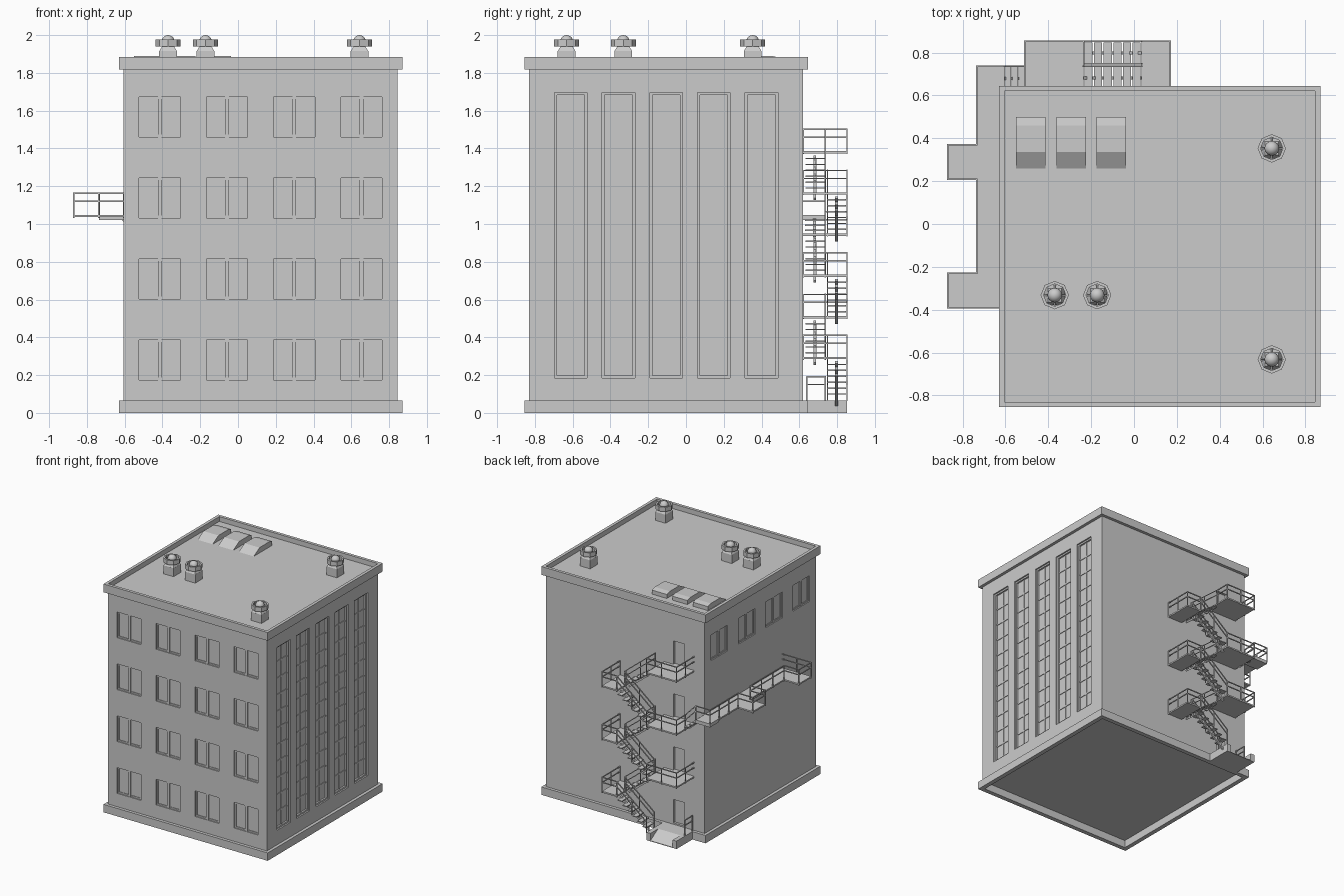
import bpy, bmesh, math
from mathutils import Vector, Matrix

if "Cube" in bpy.data.objects:
    bpy.data.objects.remove(bpy.data.objects["Cube"])

grey = bpy.data.materials.new("concrete_grey")
grey.use_nodes = True
grey.diffuse_color = (0.6, 0.6, 0.6, 1)
grey.node_tree.nodes["Principled BSDF"].inputs["Base Color"].default_value = (0.6, 0.6, 0.6, 1)

CX, CY = 0.12, -0.105      # building centre
WALL, EDGE = 0.725, 0.75   # half widths of walls and of the plinth / parapet
ROOF, TOP, PLINTH = 1.845, 1.885, 0.065
X0, X1, Y0, Y1 = CX - WALL, CX + WALL, CY - WALL, CY + WALL


def finish(name, bm):
    bmesh.ops.recalc_face_normals(bm, faces=bm.faces)
    mesh = bpy.data.meshes.new(name)
    bm.to_mesh(mesh)
    bm.free()
    mesh.materials.append(grey)
    obj = bpy.data.objects.new(name, mesh)
    bpy.context.scene.collection.objects.link(obj)
    return obj


def box(bm, xa, xb, ya, yb, za, zb):
    m = Matrix.Translation(((xa + xb) / 2, (ya + yb) / 2, (za + zb) / 2))
    m @= Matrix.Diagonal((abs(xb - xa), abs(yb - ya), abs(zb - za), 1))
    bmesh.ops.create_cube(bm, size=1, matrix=m)


def bar(bm, a, b, t=0.007):
    a, b = Vector(a), Vector(b)
    d = b - a
    m = Matrix.Translation((a + b) / 2) @ d.to_track_quat('X', 'Z').to_matrix().to_4x4()
    m @= Matrix.Diagonal((d.length + t * 0.9, t, t, 1))
    bmesh.ops.create_cube(bm, size=1, matrix=m)


def prism(bm, profile, xa, xb):
    """Side profile in y and z, extruded along x."""
    face = bm.faces.new([bm.verts.new((xa, y, z)) for y, z in profile])
    ext = bmesh.ops.extrude_face_region(bm, geom=[face])
    bmesh.ops.translate(bm, vec=(xb - xa, 0, 0),
                        verts=[v for v in ext["geom"] if isinstance(v, bmesh.types.BMVert)])


def rail(bm, pts, spacing=0.14):
    """Top rail, middle rail and posts along a path at floor level."""
    for a, b in zip(pts, pts[1:]):
        a, b = Vector(a), Vector(b)
        for h in (0.127, 0.085):
            bar(bm, a + Vector((0, 0, h)), b + Vector((0, 0, h)))
        n = max(1, round((b - a).length / spacing))
        for i in range(n + 1):
            p = a.lerp(b, i / n)
            bar(bm, p, p + Vector((0, 0, 0.125)))


def square_ring(name, outer, inner, za, zb):
    bm = bmesh.new()
    for s in (-1, 1):
        box(bm, CX - outer, CX + outer, CY + s * inner, CY + s * outer, za, zb)
        box(bm, CX + s * inner, CX + s * outer, CY - inner, CY + inner, za, zb)
    return finish(name, bm)


def wall_box(bm, side, ua, ub, da, db, za, zb):
    """Box on a wall; u runs along the wall, d is the depth behind its face."""
    if side == "front":
        box(bm, ua, ub, Y0 + da, Y0 + db, za, zb)
    elif side == "back":
        box(bm, ua, ub, Y1 - db, Y1 - da, za, zb)
    elif side == "left":
        box(bm, X0 + da, X0 + db, ua, ub, za, zb)
    else:
        box(bm, X1 - db, X1 - da, ua, ub, za, zb)


# Openings: (side, centre, half width, bottom, top)
offsets = [(i - 1.5) * 0.356 for i in range(4)]
sash = [("front", CX + o, 0.109, 0.175 + r * 0.4285, 0.387 + r * 0.4285)
        for r in range(4) for o in offsets]
sash += [("left", CY + o, 0.109, 1.46, 1.672) for o in offsets]
tall = [("right", CY + (i - 2) * 0.2525, 0.0865, 0.185, 1.695) for i in range(5)]
floors = [0.065, 0.5, 0.937, 1.374]
doors = [("back", -0.37, 0.052, z + 0.012, z + 0.205) for z in floors]

# Main block with recessed openings, its floor raised inside the plinth
bm = bmesh.new()
box(bm, X0, X1, Y0, Y1, PLINTH - 0.002, ROOF)
walls = finish("walls", bm)
bm = bmesh.new()
for group, depth in ((sash, 0.014), (tall, 0.026), (doors, 0.02)):
    for side, u, w, za, zb in group:
        wall_box(bm, side, u - w, u + w, -0.05, depth, za, zb)
cutter = finish("opening_cutter", bm)
cutter.hide_render = True
mod = walls.modifiers.new("openings", 'BOOLEAN')
mod.object, mod.operation, mod.solver = cutter, 'DIFFERENCE', 'EXACT'
cut_mesh = bpy.data.meshes.new_from_object(
    walls.evaluated_get(bpy.context.evaluated_depsgraph_get()))
walls.modifiers.clear()
walls.data = cut_mesh
bpy.data.objects.remove(cutter)

square_ring("plinth", EDGE, WALL - 0.012, 0, PLINTH)
square_ring("parapet", EDGE, WALL, 1.817, TOP)

# Two-pane windows: thin border and nearly flush centre post
bm = bmesh.new()
for side, u, w, za, zb in sash:
    for s in (-1, 1):
        wall_box(bm, side, u + s * w, u + s * (w - 0.012), 0.009, 0.014, za, zb)
    for z in (za, zb - 0.012):
        wall_box(bm, side, u - w, u + w, 0.009, 0.014, z, z + 0.012)
    wall_box(bm, side, u - 0.01, u + 0.01, 0.004, 0.014, za, zb)
finish("window_frames", bm)

# Tall stair windows: border, centre post and cross bars
bm = bmesh.new()
for side, u, w, za, zb in tall:
    for s in (-1, 1):
        wall_box(bm, side, u + s * w, u + s * (w - 0.013), 0.012, 0.026, za, zb)
    for z in (za, zb - 0.013):
        wall_box(bm, side, u - w, u + w, 0.012, 0.026, z, z + 0.013)
    wall_box(bm, side, u - 0.006, u + 0.006, 0.021, 0.026, za, zb)
    for i in range(1, 11):
        z = za + (zb - za) * i / 11
        wall_box(bm, side, u - w, u + w, 0.021, 0.026, z - 0.006, z + 0.006)
finish("tall_window_frames", bm)

# Skylights
bm = bmesh.new()
for xa in (-0.55, -0.362, -0.175):
    prism(bm, [(0.26, ROOF), (0.335, 1.889), (0.46, 1.889), (0.5, 1.878), (0.5, ROOF)],
          xa, xa + 0.137)
finish("skylights", bm)

# Roof vents: box, tapered shoulder, ball and open eight-sided collar
for i, (x, y) in enumerate([(0.643, 0.353), (0.643, -0.632), (-0.37, -0.332), (-0.172, -0.332)]):
    bm = bmesh.new()
    box(bm, x - 0.047, x + 0.047, y - 0.047, y + 0.047, ROOF, 1.915)
    bmesh.ops.create_cone(bm, cap_ends=True, segments=4, radius1=0.066, radius2=0.045, depth=0.025,
                          matrix=Matrix.Translation((x, y, 1.9275)) @ Matrix.Rotation(math.pi / 4, 4, 'Z'))
    bmesh.ops.create_uvsphere(bm, u_segments=16, v_segments=10, radius=0.034,
                              matrix=Matrix.Translation((x, y, 1.966)))
    loops = []
    for r, z in ((0.066, 1.94), (0.066, 1.976), (0.052, 1.976), (0.052, 1.94)):
        loops.append([bm.verts.new((x + r * math.cos(k * math.pi / 4),
                                    y + r * math.sin(k * math.pi / 4), z)) for k in range(8)])
    for a in range(4):
        p, q = loops[a], loops[(a + 1) % 4]
        for k in range(8):
            n = (k + 1) % 8
            bm.faces.new((p[k], p[n], q[n], q[k]))
    for ang in (0, math.pi / 2):
        d = Vector((math.cos(ang), math.sin(ang), 0)) * 0.055
        c = Vector((x, y, 1.945))
        bar(bm, c - d, c + d, 0.006)
    vent = finish(f"roof_vent_{i + 1}", bm)
    bpy.ops.object.select_all(action='DESELECT')
    bpy.context.view_layer.objects.active = vent
    vent.select_set(True)
    bpy.ops.object.shade_smooth_by_angle(angle=math.radians(35))

# Fire escape on the back wall
LA, LB, MA, MB = -0.51, -0.235, 0.035, 0.17   # door landings and half landings in x
YM, YO = 0.737, 0.852                         # lane divider and outer edge
TH = 0.012
mids = [0.284, 0.72, 1.156]
slabs, rails, treads, beams = (bmesh.new() for _ in range(4))


def flight(xa, za, xb, zb, y, n=6):
    for i in range(n):
        t = (i + 0.5) / n
        x, z = xa + (xb - xa) * t, za + (zb - za) * (i + 1) / (n + 1)
        box(treads, x - 0.019, x + 0.019, y - 0.05, y + 0.05, z, z + 0.007)
        box(beams, x - 0.008, x + 0.008, y - 0.008, y + 0.008, z - 0.025, z)
    bar(beams, (xa, y, za - 0.02), (xb, y, zb - 0.02), 0.014)


for i, z in enumerate(floors):
    if i:
        box(slabs, LA, LB, Y1, YO, z, z + TH)
        edge = [(LA, YO, z), (LB, YO, z)]
        edge.insert(0, (LA, YM if i == 2 else Y1, z))
        if i == 3:
            edge.append((LB, YM, z))
        rail(rails, edge)
    else:
        rail(rails, [(LA + 0.005, Y1 + 0.02, z), (LA + 0.005, YM, z)])
for lo, mid, hi in zip(floors, mids, floors[1:]):
    box(slabs, MA, MB, Y1, YO, mid, mid + TH)
    rail(rails, [(MB, Y1, mid), (MB, YO, mid), (MA, YO, mid)])
    flight(LB, lo, MA, mid, 0.797)
    flight(MA, mid, LB, hi, 0.682)
    rail(rails, [(LB, YO, lo), (MA, YO, mid)])
    rail(rails, [(LB, YM + 0.012, lo), (MA, YM + 0.012, mid)])
    rail(rails, [(MA, YM, mid), (LB, YM, hi)])

# Walkway around the corner, with two balconies and a few steps up to it
WX, BX, WZ = -0.735, -0.87, 1.036
SX = -0.605
box(slabs, WX, X0, -0.39, YM, WZ, WZ + TH)
box(slabs, WX, SX, Y1, YM, WZ - 0.016, WZ)
for ya in (0.21, -0.39):
    box(slabs, BX, WX, ya, ya + 0.16, WZ, WZ + TH)
for i in range(3):
    x = LA - 0.032 * i
    z = floors[2] + 0.026 * (i + 1)
    box(treads, x - 0.03, x, Y1 + 0.01, YM, z, z + 0.008)
bar(beams, (LA, 0.68, floors[2]), (SX, 0.68, WZ - 0.015), 0.014)
path = [(LA, YM), (SX, YM), (WX, YM), (WX, 0.37), (BX, 0.37), (BX, 0.21), (WX, 0.21),
        (WX, -0.23), (BX, -0.23), (BX, -0.39), (X0, -0.39)]
rail(rails, [(x, y, floors[2] if i == 0 else WZ) for i, (x, y) in enumerate(path)])

finish("landings_and_walkway", slabs)
finish("railings", rails)
finish("stair_treads", treads)
finish("stair_beams", beams)

# Ground level entrance block with a ramp between two side walls
bm = bmesh.new()
back = CY + EDGE
for xa, xb in ((LA, LA + 0.036), (LB - 0.036, LB)):
    box(bm, xa, xb, back, YO, 0, PLINTH)
prism(bm, [(back, 0), (back, PLINTH), (0.75, PLINTH), (YO, 0.005), (YO, 0)],
      LA + 0.036, LB - 0.036)
finish("entrance_block", bm)
